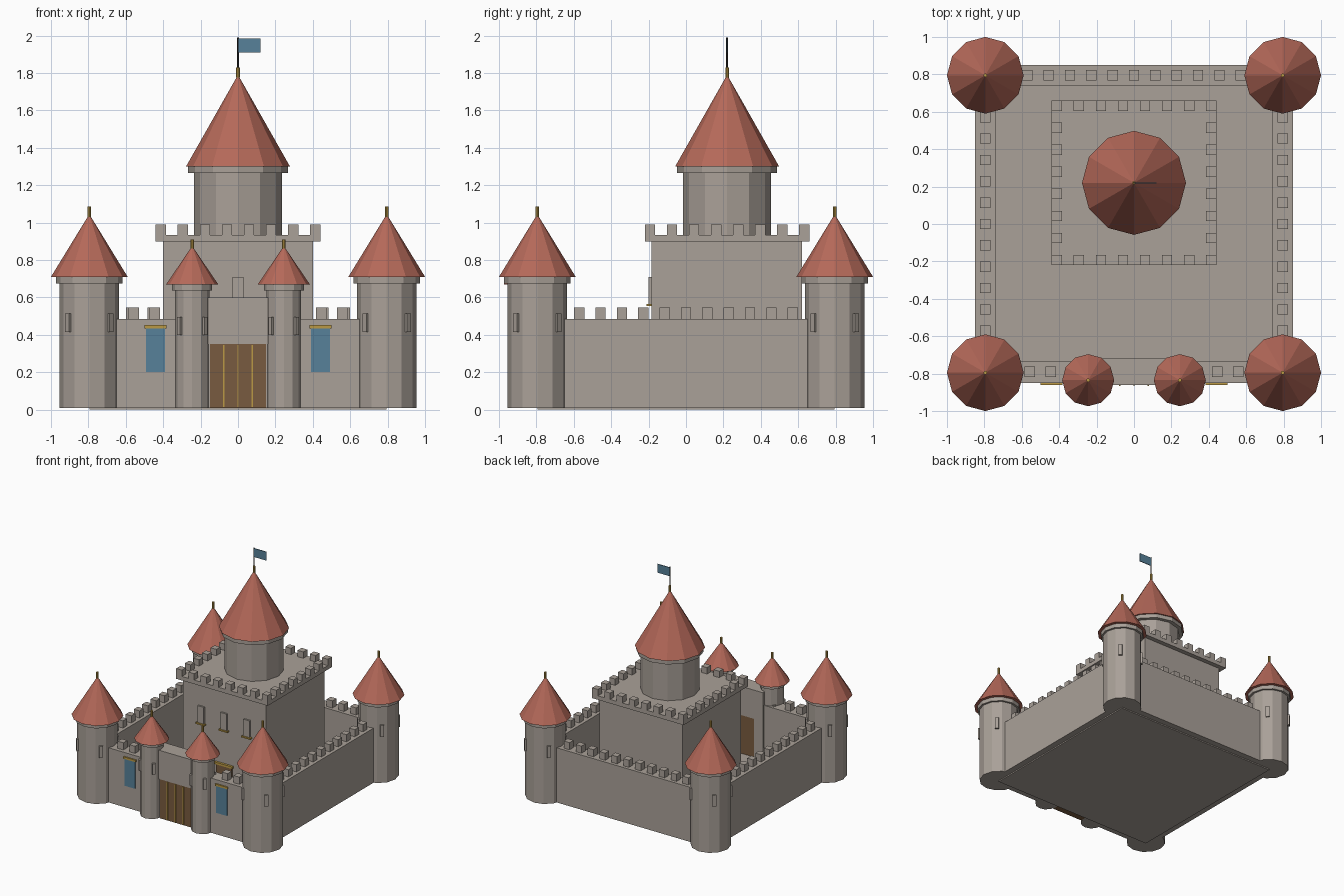
import bpy, math

if "Cube" in bpy.data.objects:
    bpy.data.objects.remove(bpy.data.objects["Cube"])

def material(name, rgb):
    m = bpy.data.materials.new(name)
    m.diffuse_color = (*rgb, 1)
    m.use_nodes = True
    m.node_tree.nodes["Principled BSDF"].inputs["Base Color"].default_value = m.diffuse_color
    return m

STONE = material("stone", (0.40, 0.355, 0.315))
ROOF = material("roof_red", (0.46, 0.14, 0.10))
BLUE = material("banner_blue", (0.095, 0.22, 0.32))
WOOD = material("door_wood", (0.19, 0.105, 0.05))
GOLD = material("gold", (0.50, 0.32, 0.06))
IRON = material("dark_iron", (0.03, 0.025, 0.022))

def mesh_object(name, verts, faces, mat):
    me = bpy.data.meshes.new(name)
    me.from_pydata(verts, [], faces)
    me.materials.append(mat)
    ob = bpy.data.objects.new(name, me)
    bpy.context.collection.objects.link(ob)
    return ob

def boxes(name, mat, ranges):
    """One object made of several boxes given as (x0, x1, y0, y1, z0, z1)."""
    verts, faces = [], []
    for x0, x1, y0, y1, z0, z1 in ranges:
        b = len(verts)
        verts += [(x, y, z) for z in (z0, z1) for x, y in ((x0, y0), (x1, y0), (x1, y1), (x0, y1))]
        faces += [[b + i for i in f] for f in ((3, 2, 1, 0), (4, 5, 6, 7), (0, 1, 5, 4),
                                               (1, 2, 6, 5), (2, 3, 7, 6), (3, 0, 4, 7))]
    return mesh_object(name, verts, faces, mat)

def drum(name, mat, x, y, r0, r1, z0, z1, n=12):
    """Faceted cylinder, or a cone when r1 is 0."""
    ring = [(math.cos(2 * math.pi * i / n), math.sin(2 * math.pi * i / n)) for i in range(n)]
    verts = [(x + r0 * c, y + r0 * s, z0) for c, s in ring]
    faces = [list(range(n))[::-1]]
    if r1:
        verts += [(x + r1 * c, y + r1 * s, z1) for c, s in ring]
        faces += [[i, (i + 1) % n, n + (i + 1) % n, n + i] for i in range(n)]
        faces.append(list(range(n, 2 * n)))
    else:
        verts.append((x, y, z1))
        faces += [[i, (i + 1) % n, n] for i in range(n)]
    return mesh_object(name, verts, faces, mat)

def tower(name, x, y, r, collar, eave, z0, z_collar, z_eave, z_tip, fin):
    drum(name + "_shaft", STONE, x, y, r, r, z0, z_collar)
    drum(name + "_collar", STONE, x, y, collar, collar, z_collar, z_eave)
    drum(name + "_roof", ROOF, x, y, eave, 0, z_eave, z_tip)
    drum(name + "_finial", GOLD, x, y, 0.01, 0.01, z_tip - 0.015, z_tip + fin, 8)

def slits(name, x, y, r, w, z0, z1):
    """Four raised window slits on the diagonals of a tower."""
    a = r * math.cos(math.pi / 12)
    for k in range(4):
        ob = boxes(f"{name}_{k}", STONE, [(a - 0.02, a + 0.015, -w / 2, w / 2, z0, z1)])
        ob.location = (x, y, 0)
        ob.rotation_euler.z = math.pi / 4 + k * math.pi / 2

def merlon(x, y, z0, z1, s=0.0275):
    return (x - s, x + s, y - s, y + s, z0, z1)

# Ground slab and curtain walls
boxes("courtyard_floor", STONE, [(-0.795, 0.795, -0.795, 0.795, 0, 0.015)])
WB, WT = 0.01, 0.485
boxes("curtain_walls", STONE, [
    (-0.85, -0.74, -0.85, 0.85, WB, WT), (0.74, 0.85, -0.85, 0.85, WB, WT),
    (-0.74, 0.74, 0.74, 0.85, WB, WT),
    (-0.74, -0.2, -0.85, -0.735, WB, WT), (0.2, 0.74, -0.85, -0.735, WB, WT)])

# Wall battlements
steps = [-0.571 + 0.1142 * i for i in range(11)]
teeth = [merlon(s * 0.795, t, WT, 0.547) for s in (-1, 1) for t in steps]
teeth += [merlon(t, 0.795, WT, 0.547) for t in steps]
teeth += [merlon(s * t, -0.79, WT, 0.547) for s in (-1, 1) for t in (0.445, 0.558)]
boxes("wall_battlements", STONE, teeth)

# Corner towers and gate towers
for sx, side in ((-1, "left"), (1, "right")):
    for sy, end in ((-1, "front"), (1, "back")):
        n = f"{end}_{side}_tower"
        tower(n, sx * 0.795, sy * 0.795, 0.16, 0.178, 0.205, 0.01, 0.675, 0.71, 1.045, 0.04)
        slits(n + "_slit", sx * 0.795, sy * 0.795, 0.16, 0.03, 0.415, 0.515)
    n = f"gate_{side}_tower"
    tower(n, sx * 0.245, -0.835, 0.092, 0.107, 0.139, 0.01, 0.637, 0.67, 0.875, 0.035)
    slits(n + "_slit", sx * 0.245, -0.835, 0.092, 0.024, 0.4, 0.495)

    # Hanging banner and its rod
    c = sx * 0.441
    boxes(f"{side}_banner", BLUE, [(c - 0.051, c + 0.051, -0.857, -0.849, 0.2, 0.435)])
    boxes(f"{side}_banner_rod", GOLD, [(c - 0.06, c + 0.06, -0.862, -0.845, 0.435, 0.452)])

# Gatehouse with wooden gate and gold bars
boxes("gatehouse", STONE, [(-0.235, 0.235, -0.862, -0.72, 0.35, 0.6),
                           (-0.235, -0.15, -0.855, -0.72, 0.01, 0.35),
                           (0.15, 0.235, -0.855, -0.72, 0.01, 0.35)])
boxes("gate", WOOD, [(-0.15, 0.15, -0.86, -0.725, 0.01, 0.35)])
boxes("gate_bars", GOLD, [(x - 0.004, x + 0.004, -0.866, -0.858, 0.015, 0.345)
                          for x in (-0.077, 0, 0.077)])

# Keep with overhanging battlement
KY = 0.22
boxes("keep", STONE, [(-0.4, 0.4, KY - 0.405, KY + 0.4, 0.01, 0.9)])
boxes("keep_parapet", STONE, [(-0.44, 0.44, KY - 0.44, KY + 0.44, 0.9, 0.935)])
k = [-0.4125 + 0.825 / 7 * i for i in range(8)]
boxes("keep_battlements", STONE,
      [merlon(t, KY + s, 0.935, 0.99) for t in k for s in (k[0], k[-1])] +
      [merlon(s, KY + t, 0.935, 0.99) for t in k[1:-1] for s in (k[0], k[-1])])

# Keep windows, sills and door
F = KY - 0.405
wx = (-0.22, 0, 0.22)
boxes("keep_windows", STONE, [(x - 0.03, x + 0.03, F - 0.015, F + 0.01, 0.565, 0.71) for x in wx])
boxes("keep_window_sills", GOLD, [(x - 0.042, x + 0.042, F - 0.025, F + 0.01, 0.553, 0.565) for x in wx])
boxes("keep_door", WOOD, [(-0.075, 0.075, F - 0.012, F + 0.01, 0.01, 0.25)])
boxes("keep_door_lintel", GOLD, [(-0.088, 0.088, F - 0.02, F + 0.01, 0.25, 0.268)])

# Great tower with flag
tower("great_tower", 0, KY, 0.235, 0.267, 0.278, 0.92, 1.265, 1.3, 1.79, 0.04)
drum("flag_pole", IRON, 0, KY, 0.005, 0.005, 1.78, 1.99, 8)
boxes("flag", BLUE, [(0.003, 0.12, KY - 0.003, KY + 0.003, 1.91, 1.985)])
